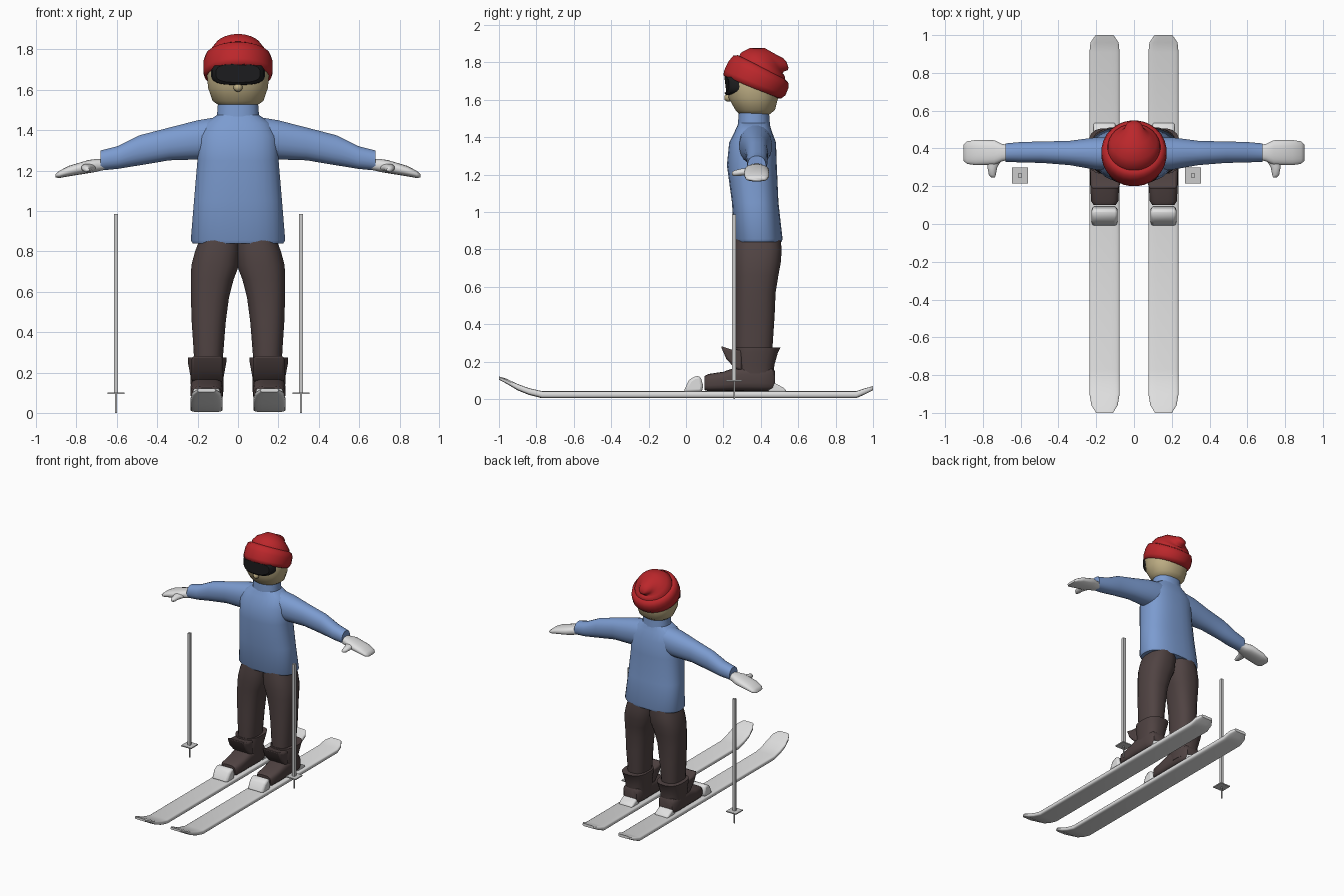
import bpy, bmesh, math
from mathutils import Vector


def material(name, r, g, b):
    m = bpy.data.materials.new(name)
    m.diffuse_color = (r, g, b, 1)
    return m


BLUE = material("blue_wool", 0.2, 0.33, 0.63)
RED = material("red_wool", 0.5, 0.02, 0.024)
BROWN = material("dark_brown", 0.08, 0.056, 0.055)
SKIN = material("skin", 0.51, 0.42, 0.23)
BLACK = material("black_lens", 0.012, 0.012, 0.013)
WHITE = material("white", 0.74, 0.74, 0.74)
GREY = material("pole_grey", 0.6, 0.6, 0.6)


def finish(name, bm, mat, mirror=False, angle=40, bevel=0):
    bmesh.ops.recalc_face_normals(bm, faces=bm.faces)
    me = bpy.data.meshes.new(name)
    bm.to_mesh(me)
    bm.free()
    me.materials.append(mat)
    ob = bpy.data.objects.new(name, me)
    bpy.context.collection.objects.link(ob)
    bpy.ops.object.select_all(action='DESELECT')
    ob.select_set(True)
    bpy.context.view_layer.objects.active = ob
    bpy.ops.object.shade_smooth_by_angle(angle=math.radians(angle))
    if bevel:
        mod = ob.modifiers.new("bevel", 'BEVEL')
        mod.width = bevel
        mod.segments = 2
    if mirror:
        ob.modifiers.new("mirror", 'MIRROR')
    return ob


def loft(name, rings, mat, axis='z', power=2.0, sides=20, bend=0, **kw):
    """Skin rings (x, y, z, half_u, half_v, tilt) laid across an axis."""
    bm = bmesh.new()
    loops = []
    for x, y, z, a, b, *tilt in rings:
        t = math.radians(tilt[0]) if tilt else 0
        u = Vector((0, 1, 0)) if axis == 'x' else Vector((1, 0, 0))
        v = Vector((0, math.cos(t), -math.sin(t))) if axis == 'z' else Vector((0, 0, 1))
        loop = []
        for i in range(sides):
            ang = 2 * math.pi * (i + 0.5) / sides
            c, s = math.cos(ang), math.sin(ang)
            p = (Vector((x, y, z))
                 + u * a * math.copysign(abs(c) ** (2 / power), c)
                 + v * b * math.copysign(abs(s) ** (2 / power), s))
            p.y += bend * p.x ** 2
            loop.append(bm.verts.new(p))
        loops.append(loop)
    for p, q in zip(loops, loops[1:]):
        for i in range(sides):
            j = (i + 1) % sides
            bm.faces.new((p[i], p[j], q[j], q[i]))
    bm.faces.new(loops[0])
    bm.faces.new(loops[-1])
    return finish(name, bm, mat, **kw)


def prism(name, profile, x0, x1, mat, **kw):
    """Extrude a (y, z) profile from x0 to x1."""
    bm = bmesh.new()
    f = bm.faces.new([bm.verts.new((x0, y, z)) for y, z in profile])
    ext = bmesh.ops.extrude_face_region(bm, geom=[f])
    bmesh.ops.translate(bm, vec=(x1 - x0, 0, 0),
                        verts=[e for e in ext['geom'] if isinstance(e, bmesh.types.BMVert)])
    return finish(name, bm, mat, **kw)


def box(name, centre, size, mat):
    x, y, z = centre
    sx, sy, sz = (s / 2 for s in size)
    return prism(name, [(y - sy, z - sz), (y + sy, z - sz), (y + sy, z + sz), (y - sy, z + sz)],
                 x - sx, x + sx, mat)


# Skis with upturned ends
loft("ski", [(0.156, y, z, a, b) for y, z, a, b in [
    (-1, 0.112, 0.045, 0.009), (-0.96, 0.095, 0.07, 0.013), (-0.9, 0.063, 0.08, 0.017),
    (-0.84, 0.04, 0.08, 0.018), (-0.77, 0.023, 0.08, 0.019), (0.91, 0.023, 0.08, 0.019),
    (0.96, 0.042, 0.075, 0.016), (1, 0.058, 0.048, 0.011)]],
    WHITE, 'y', power=4.5, mirror=True)

# Bindings
prism("toe_binding", [(-0.015, 0.035), (0.015, 0.1), (0.045, 0.122), (0.078, 0.122),
                      (0.092, 0.07), (0.085, 0.035)], 0.088, 0.224, WHITE,
      mirror=True, bevel=0.015)
prism("heel_binding", [(0.44, 0.035), (0.44, 0.1), (0.485, 0.08), (0.53, 0.055),
                       (0.54, 0.035)], 0.098, 0.215, WHITE, mirror=True, bevel=0.01)

# Boots: foot, shaft and front tongue
loft("boot_foot", [(0.155, y, z, a, b) for y, z, a, b in [
    (0.1, 0.085, 0.058, 0.038), (0.12, 0.088, 0.072, 0.046), (0.2, 0.094, 0.077, 0.052),
    (0.28, 0.108, 0.08, 0.066), (0.4, 0.11, 0.08, 0.07), (0.46, 0.105, 0.07, 0.065),
    (0.475, 0.1, 0.055, 0.05)]], BROWN, 'y', power=3.5, mirror=True)
loft("boot_shaft", [(0.153, y, z, a, b) for y, z, a, b in [
    (0.37, 0.08, 0.08, 0.1), (0.368, 0.18, 0.083, 0.105), (0.378, 0.25, 0.096, 0.115),
    (0.385, 0.275, 0.096, 0.122)]], BROWN, power=2.6, mirror=True)
prism("boot_tongue", [(0.185, 0.284), (0.24, 0.265), (0.3, 0.262), (0.3, 0.15), (0.265, 0.16),
                      (0.215, 0.215)], 0.075, 0.23, BROWN, mirror=True, bevel=0.012)

# Trousers
loft("trouser_leg", [
    (0.148, 0.365, 0.22, 0.07, 0.095), (0.146, 0.365, 0.3, 0.074, 0.1),
    (0.145, 0.37, 0.45, 0.085, 0.105), (0.139, 0.372, 0.57, 0.095, 0.108),
    (0.128, 0.378, 0.66, 0.107, 0.117), (0.113, 0.383, 0.73, 0.119, 0.125),
    (0.102, 0.386, 0.8, 0.112, 0.127), (0.09, 0.386, 0.86, 0.1, 0.12)],
    BROWN, power=2.5, mirror=True)

# Sweater
loft("sweater_body", [
    (0, 0.388, 0.84, 0.226, 0.124), (0, 0.387, 0.855, 0.235, 0.13),
    (0, 0.37, 1.05, 0.219, 0.125), (0, 0.352, 1.25, 0.202, 0.134),
    (0, 0.356, 1.37, 0.2, 0.126), (0, 0.36, 1.435, 0.165, 0.098),
    (0, 0.363, 1.475, 0.105, 0.083)], BLUE, power=2.5, sides=28)
loft("collar", [(0, 0.363, 1.45, 0.107, 0.088), (0, 0.363, 1.528, 0.101, 0.082)],
     BLUE, power=2.3)
loft("sleeve", [
    (0.08, 0.37, 1.365, 0.09, 0.105), (0.2, 0.373, 1.352, 0.087, 0.098),
    (0.34, 0.376, 1.332, 0.065, 0.082), (0.49, 0.38, 1.3, 0.057, 0.075),
    (0.595, 0.38, 1.265, 0.055, 0.057), (0.68, 0.378, 1.25, 0.049, 0.05)],
    BLUE, 'x', power=2.2, mirror=True)

# Mittens
loft("mitten", [
    (0.66, 0.378, 1.23, 0.038, 0.026), (0.7, 0.378, 1.226, 0.047, 0.032),
    (0.74, 0.378, 1.22, 0.066, 0.033), (0.84, 0.378, 1.197, 0.067, 0.026),
    (0.885, 0.378, 1.181, 0.06, 0.018), (0.903, 0.378, 1.175, 0.042, 0.009)],
    WHITE, 'x', power=2.5, mirror=True, angle=60)
loft("thumb", [
    (0.735, 0.35, 1.217, 0.042, 0.02), (0.75, 0.3, 1.213, 0.027, 0.02),
    (0.75, 0.26, 1.207, 0.019, 0.016), (0.745, 0.245, 1.205, 0.009, 0.008)],
    WHITE, 'y', sides=12, mirror=True, angle=60)

# Head and nose
loft("head", [
    (0, 0.365, 1.512, 0.08, 0.07), (0, 0.37, 1.545, 0.127, 0.107),
    (0, 0.36, 1.61, 0.15, 0.134), (0, 0.36, 1.7, 0.157, 0.14),
    (0, 0.37, 1.78, 0.125, 0.115)], SKIN, power=2.2, angle=60)
loft("nose", [(0, 0.25, 1.613, 0.024, 0.024), (0, 0.22, 1.612, 0.022, 0.022),
              (0, 0.205, 1.61, 0.01, 0.01)], SKIN, 'y', sides=10, angle=60)

# Goggles wrapped round the face
loft("goggles", [
    (0, 0.203, 1.682, 0.11, 0.045), (0, 0.213, 1.682, 0.129, 0.057),
    (0, 0.255, 1.682, 0.136, 0.06)], BLACK, 'y', power=3, sides=28, bend=2.3)

# Hat: tilted rolled brim and slouched crown
loft("hat_brim", [
    (0, 0.352, 1.664, 0.15, 0.15, 22), (0, 0.354, 1.668, 0.166, 0.167, 22),
    (0, 0.368, 1.69, 0.173, 0.178, 22), (0, 0.388, 1.735, 0.172, 0.176, 24),
    (0, 0.4, 1.765, 0.162, 0.164, 26), (0, 0.402, 1.775, 0.14, 0.14, 27)],
    RED, sides=28, angle=70)
loft("hat_crown", [
    (0, 0.402, 1.76, 0.142, 0.14, 25), (0, 0.412, 1.786, 0.138, 0.136, 29),
    (0, 0.432, 1.805, 0.12, 0.116, 38), (0, 0.468, 1.808, 0.085, 0.084, 55),
    (0, 0.5, 1.797, 0.053, 0.052, 65), (0, 0.531, 1.79, 0.038, 0.035, 70),
    (0, 0.543, 1.786, 0.018, 0.017, 72)], RED, sides=28, angle=70)

# Poles standing in the snow
for side, x in (("left", -0.604), ("right", 0.312)):
    box("pole_shaft_" + side, (x, 0.257, 0.54), (0.021, 0.021, 0.89), GREY)
    box("pole_basket_" + side, (x, 0.257, 0.097), (0.086, 0.086, 0.008), GREY)
    box("pole_tip_" + side, (x, 0.257, 0.05), (0.008, 0.008, 0.1), GREY)
